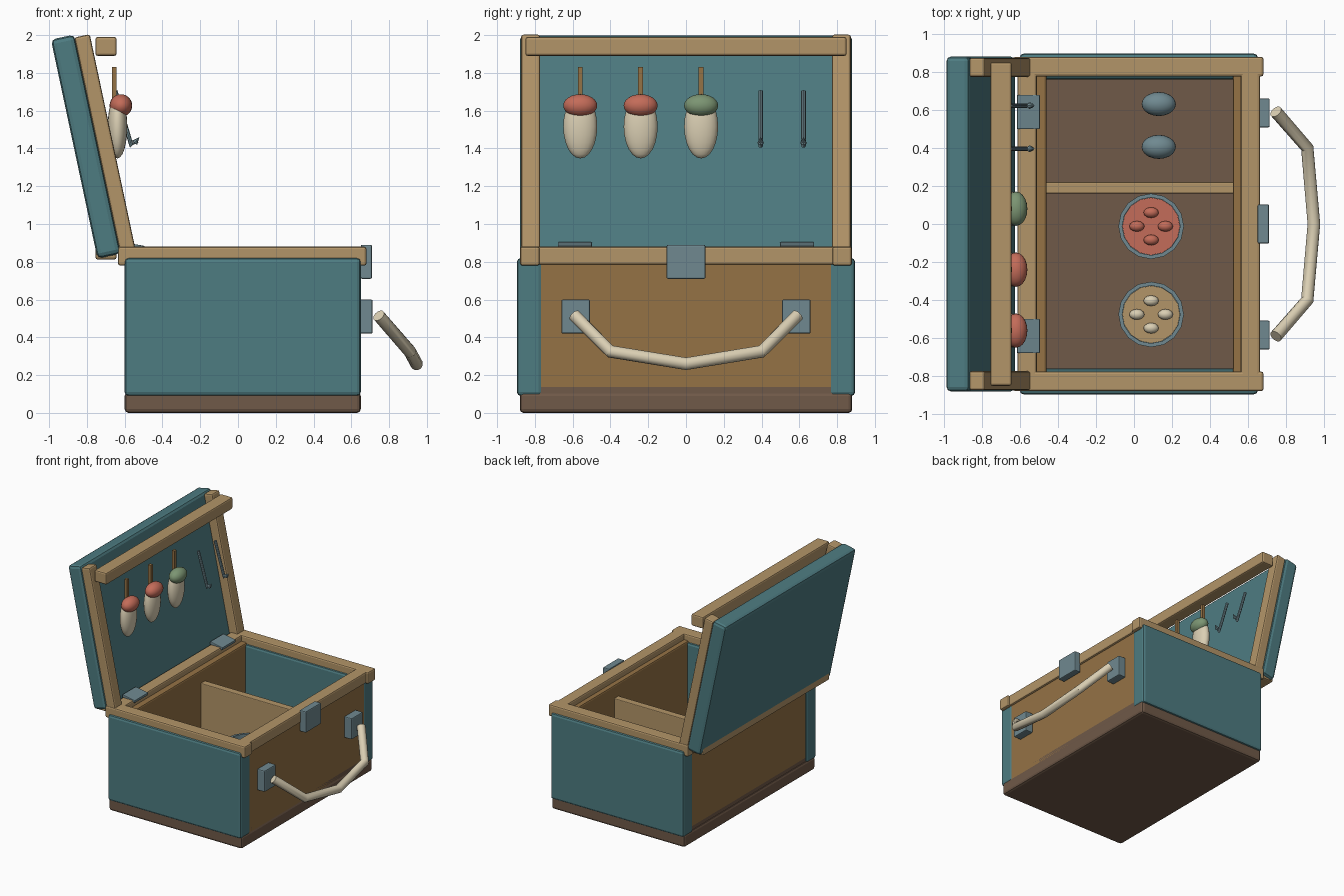
import bpy, bmesh, math
from mathutils import Matrix, Vector

if "Cube" in bpy.data.objects:
    bpy.data.objects.remove(bpy.data.objects["Cube"])

TILT = -math.radians(12)


def mat(name, r, g, b):
    m = bpy.data.materials.new(name)
    m.diffuse_color = (r, g, b, 1)
    m.use_nodes = True
    m.node_tree.nodes["Principled BSDF"].inputs["Base Color"].default_value = m.diffuse_color
    return m


TEAL = mat("teal", .075, .2, .22)
TAN = mat("tan_wood", .45, .3, .14)
WOOD = mat("brown_wood", .3, .17, .06)
DARK = mat("dark_wood", .16, .1, .065)
STEEL = mat("steel", .16, .25, .28)
CREAM = mat("cream", .7, .62, .45)
RED = mat("red", .55, .15, .1)
GREEN = mat("green", .2, .3, .17)


def finish(bm, name, material, smooth=None):
    bmesh.ops.recalc_face_normals(bm, faces=bm.faces)
    me = bpy.data.meshes.new(name)
    bm.to_mesh(me)
    bm.free()
    ob = bpy.data.objects.new(name, me)
    bpy.context.collection.objects.link(ob)
    me.materials.append(material)
    if smooth:
        bpy.context.view_layer.objects.active = ob
        bpy.ops.object.select_all(action='DESELECT')
        ob.select_set(True)
        bpy.ops.object.shade_smooth_by_angle(angle=math.radians(smooth))
    return ob


def box(name, center, size, material, bevel=.012, tilt=0):
    bm = bmesh.new()
    bmesh.ops.create_cube(bm, size=1, matrix=Matrix.Diagonal((*size, 1)))
    ob = finish(bm, name, material)
    ob.location = center
    ob.rotation_euler.y = tilt
    if bevel:
        mod = ob.modifiers.new("edge", 'BEVEL')
        mod.width, mod.segments = bevel, 2
    return ob


def span(name, x, y, z, material, bevel=.012):
    c = [(a + b) / 2 for a, b in (x, y, z)]
    s = [b - a for a, b in (x, y, z)]
    return box(name, c, s, material, bevel)


def ellipsoid(name, center, radii, material, seg=20, rings=12):
    bm = bmesh.new()
    bmesh.ops.create_uvsphere(bm, u_segments=seg, v_segments=rings, radius=1,
                              matrix=Matrix.Translation(center) @ Matrix.Diagonal((*radii, 1)))
    return finish(bm, name, material, 40)


def tube(name, pts, radius, material, sides=12):
    # sweep a ring along the path, mitred at each bend
    bm = bmesh.new()
    pts = [Vector(p) for p in pts]
    rings = []
    for i, p in enumerate(pts):
        t = (pts[min(i + 1, len(pts) - 1)] - pts[max(i - 1, 0)]).normalized()
        u = t.cross(Vector((1, 0, .3))).normalized()
        v = t.cross(u)
        rings.append([bm.verts.new(p + radius * (u * math.cos(a) + v * math.sin(a)))
                      for a in (2 * math.pi * k / sides for k in range(sides))])
    for a, b in zip(rings, rings[1:]):
        for k in range(sides):
            n = (k + 1) % sides
            bm.faces.new((a[k], a[n], b[n], b[k]))
    bm.faces.new(rings[0])
    bm.faces.new(rings[-1])
    return finish(bm, name, material, 35)


def lathe(name, center, profile, material, sides=16):
    bm = bmesh.new()
    vs = [bm.verts.new((r, 0, z)) for r, z in profile]
    es = [bm.edges.new(p) for p in zip(vs, vs[1:])]
    bmesh.ops.spin(bm, geom=vs + es, cent=(0, 0, 0), axis=(0, 0, 1),
                   angle=2 * math.pi, steps=sides)
    bmesh.ops.remove_doubles(bm, verts=bm.verts, dist=1e-4)
    ob = finish(bm, name, material, 30)
    ob.location = center
    return ob


# lower box: base, floor, walls
span("base", (-.6, .65), (-.88, .88), (0, .11), DARK, .02)
span("floor", (-.59, .645), (-.84, .84), (.03, .15), DARK)
span("front_wall", (.52, .645), (-.795, .795), (.08, .83), WOOD)
span("back_wall", (-.59, -.46), (-.795, .795), (.08, .83), WOOD)
span("divider", (-.47, .53), (.16, .22), (.13, .72), TAN, .006)
for s, side in ((-1, "left"), (1, "right")):
    y = sorted((s * .76, s * .895))
    span("side_wall_" + side, (-.6, .65), y, (.09, .82), TEAL, .02)
    span("rim_side_" + side, (-.635, .68), sorted((s * .775, s * .878)), (.78, .88), TAN)

# rim cross bars
span("rim_front", (.56, .662), (-.86, .86), (.785, .88), TAN)
span("rim_back", (-.612, -.51), (-.86, .86), (.785, .88), TAN)

# leaning lid with its frame
box("lid_panel", (-.805, 0, 1.41), (.127, 1.76, 1.185), TEAL, .025, TILT)
for s, side in ((-1, "left"), (1, "right")):
    box("lid_rail_" + side, (-.697, s * .823, 1.392), (.083, .1, 1.235), TAN, .012, TILT)
span("lid_top_bar", (-.755, -.643), (-.85, .85), (1.89, 1.99), TAN)
span("lid_bottom_bar", (-.755, -.643), (-.85, .85), (.812, .912), TAN)

# latch, hinges and handle
span("latch", (.65, .71), (-.103, .103), (.71, .89), STEEL, .008)
for s, side in ((-1, "left"), (1, "right")):
    span("handle_bracket_" + side, (.64, .713), sorted((s * .508, s * .66)), (.42, .6), STEEL, .008)
    box("hinge_" + side, (-.555, s * .588, .882), (.12, .18, .025), STEEL, .005, math.radians(10))
half = [(.745, .59, .515), (.91, .4, .325), (.945, 0, .26)]
tube("handle", [(x, -y, z) for x, y, z in half] + half[1::-1], .034, CREAM)

# lures hanging in the lid
for i, (y, m) in enumerate(((-.56, RED), (-.24, RED), (.08, GREEN)), 1):
    ellipsoid(f"lure_body_{i}", (-.638, y, 1.515), (.052, .09, .168), CREAM)
    ellipsoid(f"lure_head_{i}", (-.62, y, 1.627), (.06, .09, .06), m)
    span(f"lure_peg_{i}", (-.668, -.642), (y - .013, y + .013), (1.66, 1.83), WOOD, 0)

# hooks in the lid
for i, y in enumerate((.395, .622), 1):
    tube(f"hook_{i}", [(-.65, y, 1.705), (-.59, y, 1.5), (-.563, y, 1.412), (-.535, y, 1.44)],
         .012, STEEL, 8)
    bm = bmesh.new()
    d = Matrix.Translation((-.535, y, 1.445)) @ Matrix.Rotation(math.radians(40), 4, 'Y')
    bmesh.ops.create_cone(bm, cap_ends=True, segments=8, radius1=.018, radius2=0,
                          depth=.04, matrix=d)
    finish(bm, f"hook_barb_{i}", STEEL)

# bait tins with pellets
for i, (y, fill, pellet) in enumerate(((-.012, RED, RED), (-.475, TAN, CREAM)), 1):
    lathe(f"tin_{i}", (.09, y, .14),
          [(0, 0), (.172, 0), (.172, .29), (.152, .29), (.152, .2), (0, .2)], STEEL)
    lathe(f"tin_fill_{i}", (.09, y, .33), [(0, 0), (.151, 0), (.151, .065), (0, .065)], fill)
    for k in range(4):
        a = k * math.pi / 2
        ellipsoid(f"pellet_{i}_{k + 1}", (.09 + .075 * math.cos(a), y + .072 * math.sin(a), .405),
                  (.04, .028, .028), pellet, 12, 8)

# sinkers on the floor
for i, y in enumerate((.63, .405), 1):
    ellipsoid(f"sinker_{i}", (.13, y, .2), (.09, .063, .06), STEEL)
